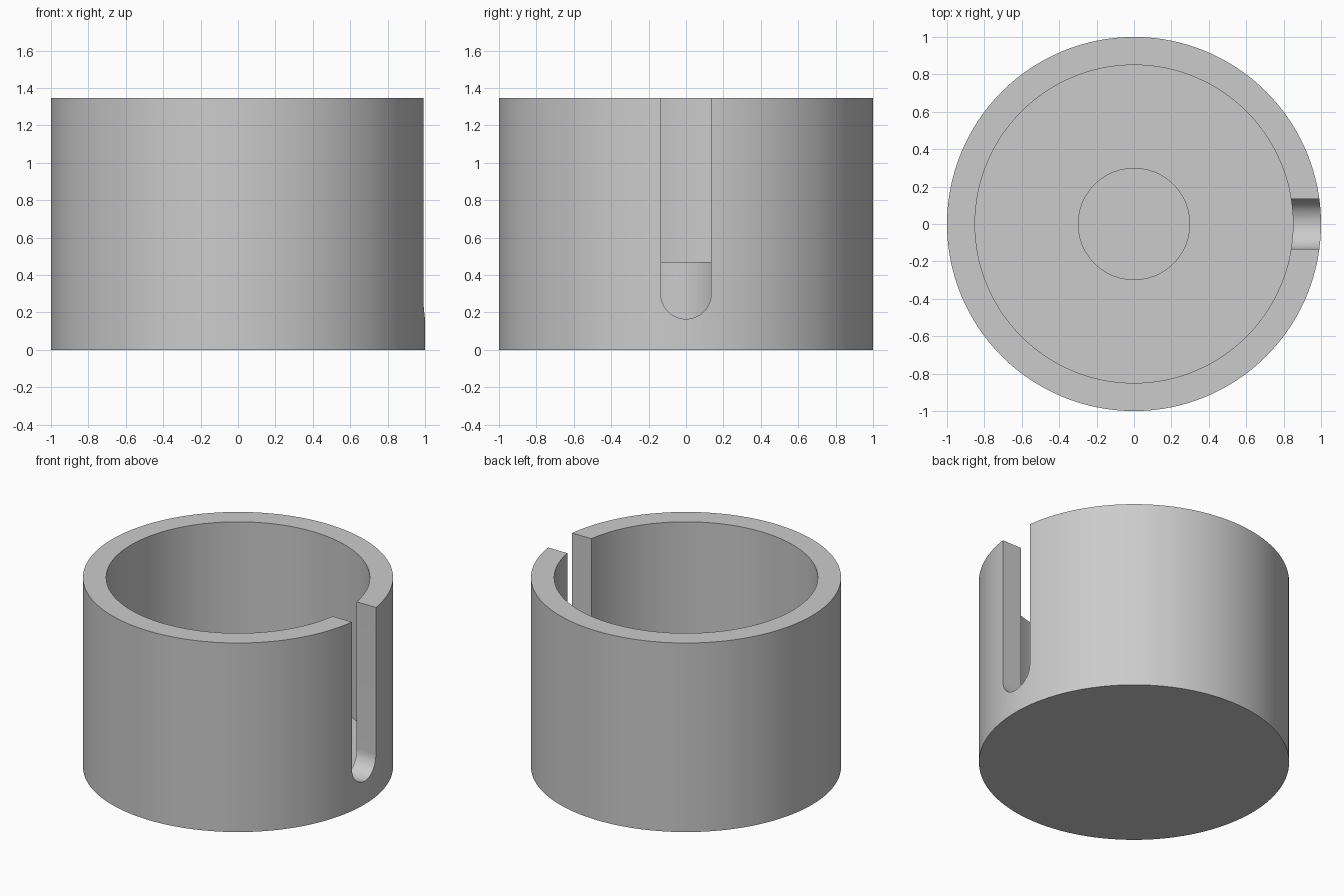
import bpy, bmesh, math
from mathutils import Matrix, Vector

cube = bpy.data.objects.get("Cube")
if cube:
    bpy.data.objects.remove(cube, do_unlink=True)

HEIGHT, OUTER, INNER, FLOOR = 1.345, 1.0, 0.85, 0.15
BOSS_R, BOSS_TOP = 0.30, 0.47
SLOT_R, SLOT_BOTTOM = 0.135, 0.165
SIDES = 128

grey = bpy.data.materials.new("light grey")
grey.use_nodes = True
colour = (0.6, 0.6, 0.6, 1)
grey.diffuse_color = colour
grey.node_tree.nodes["Principled BSDF"].inputs["Base Color"].default_value = colour


def add_object(name, bm):
    bmesh.ops.recalc_face_normals(bm, faces=bm.faces[:])
    mesh = bpy.data.meshes.new(name)
    bm.to_mesh(mesh)
    bm.free()
    mesh.materials.append(grey)
    obj = bpy.data.objects.new(name, mesh)
    bpy.context.collection.objects.link(obj)
    return obj


# Cup: bottom, wall, rim, inside floor and central boss in one turned profile
profile = [(0, 0), (OUTER, 0), (OUTER, HEIGHT), (INNER, HEIGHT), (INNER, FLOOR),
           (BOSS_R, FLOOR), (BOSS_R, BOSS_TOP), (0, BOSS_TOP)]
bm = bmesh.new()
points = [bm.verts.new((r, 0, z)) for r, z in profile]
edges = [bm.edges.new(pair) for pair in zip(points, points[1:])]
bmesh.ops.spin(bm, geom=points + edges, cent=(0, 0, 0), axis=(0, 0, 1),
               angle=math.tau, steps=SIDES, use_merge=True)
bmesh.ops.remove_doubles(bm, verts=bm.verts[:], dist=1e-5)
cup = add_object("slotted_cup", bm)

# Slot cutter: round-bottomed bar through the wall on the +x side
bm = bmesh.new()
centre = SLOT_BOTTOM + SLOT_R
outline = [(SLOT_R * math.cos(a), centre + SLOT_R * math.sin(a))
           for a in (math.pi + math.pi * i / 32 for i in range(33))]
outline += [(SLOT_R, HEIGHT + 0.2), (-SLOT_R, HEIGHT + 0.2)]
face = bm.faces.new([bm.verts.new((0.6, y, z)) for y, z in outline])
grown = bmesh.ops.extrude_face_region(bm, geom=[face])["geom"]
bmesh.ops.translate(bm, vec=(0.6, 0, 0),
                    verts=[g for g in grown if isinstance(g, bmesh.types.BMVert)])
cutter = add_object("slot_cutter", bm)

bpy.context.view_layer.objects.active = cup
cup.select_set(True)
cut = cup.modifiers.new("slot", 'BOOLEAN')
cut.operation = 'DIFFERENCE'
cut.solver = 'EXACT'
cut.object = cutter
bpy.ops.object.modifier_apply(modifier=cut.name)
bpy.data.objects.remove(cutter, do_unlink=True)

bpy.ops.object.shade_smooth_by_angle(angle=math.radians(30))
